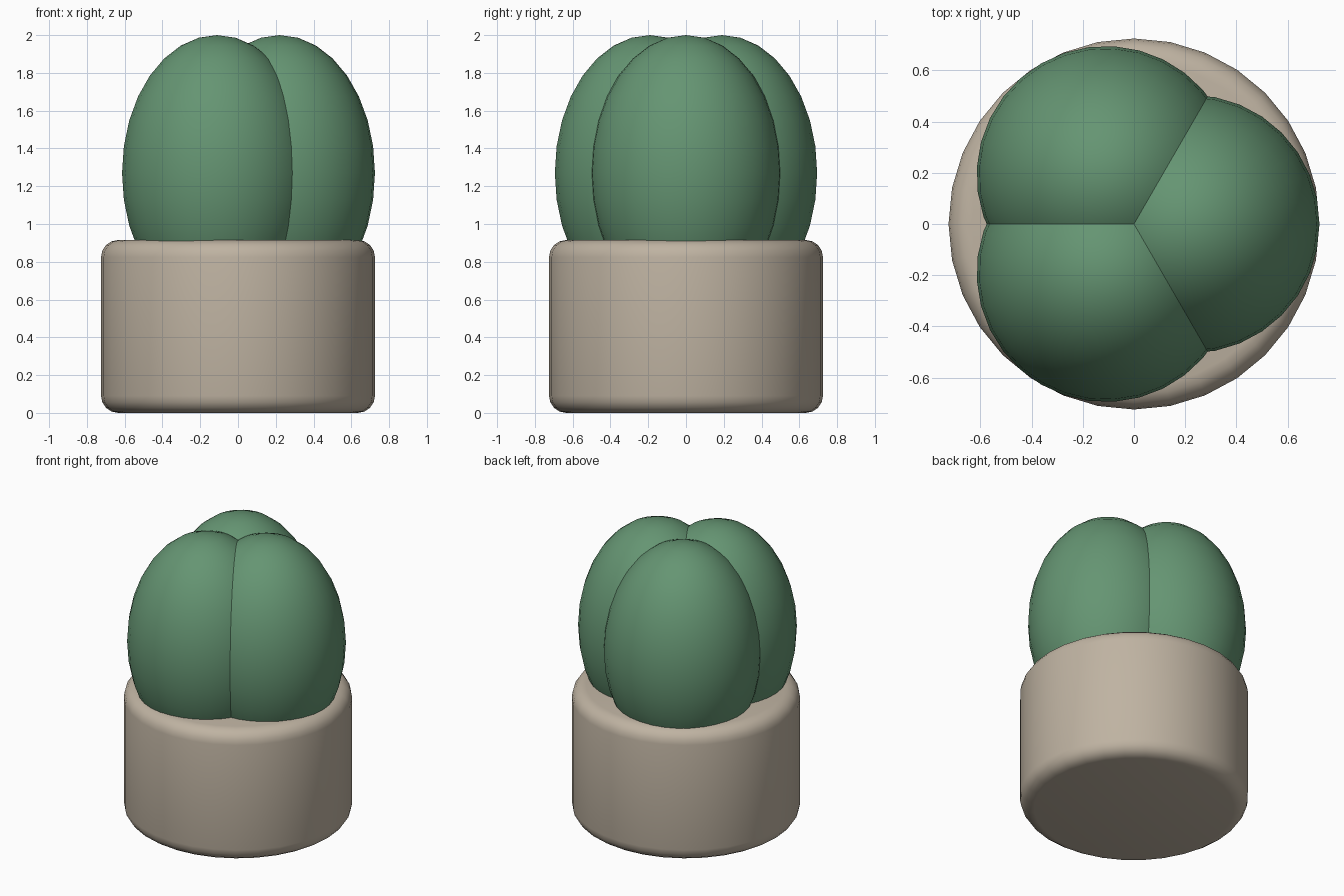
import bpy
from math import cos, sin, tau, radians

default_cube = bpy.data.objects.get("Cube")
if default_cube:
    bpy.data.objects.remove(default_cube, do_unlink=True)


def make_material(name, rgb):
    mat = bpy.data.materials.new(name)
    mat.use_nodes = True
    color = (*rgb, 1)
    mat.diffuse_color = color
    mat.node_tree.nodes["Principled BSDF"].inputs["Base Color"].default_value = color
    return mat


def finish(name, mat):
    obj = bpy.context.object
    obj.name = name
    obj.data.materials.append(mat)
    bpy.ops.object.transform_apply(location=False, rotation=True, scale=True)
    return obj


green = make_material("cactus green", (0.13, 0.30, 0.17))
clay = make_material("beige clay", (0.52, 0.45, 0.36))

# Pot: cylinder with rounded top and bottom edges
POT_HEIGHT, POT_RADIUS = 0.915, 0.725
bpy.ops.mesh.primitive_cylinder_add(vertices=32, radius=POT_RADIUS, depth=POT_HEIGHT,
                                    location=(0, 0, POT_HEIGHT / 2))
pot = finish("pot", clay)
bevel = pot.modifiers.new("rounded edges", "BEVEL")
bevel.width = 0.09
bevel.segments = 4
bevel.limit_method = "ANGLE"
bevel.angle_limit = radians(40)
bpy.ops.object.modifier_apply(modifier=bevel.name)
bpy.ops.object.shade_smooth_by_angle(angle=radians(35))

# Cactus: three egg-shaped lobes around the centre, rooted in the pot
for i, name in enumerate(("left_lobe", "back_lobe", "front_lobe")):
    angle = tau * i / 3
    bpy.ops.mesh.primitive_uv_sphere_add(
        segments=32, ring_count=16, radius=1, scale=(0.505, 0.505, 0.73),
        location=(0.22 * cos(angle), 0.22 * sin(angle), 1.27), rotation=(0, 0, angle))
    finish(name, green)
    bpy.ops.object.shade_smooth()
